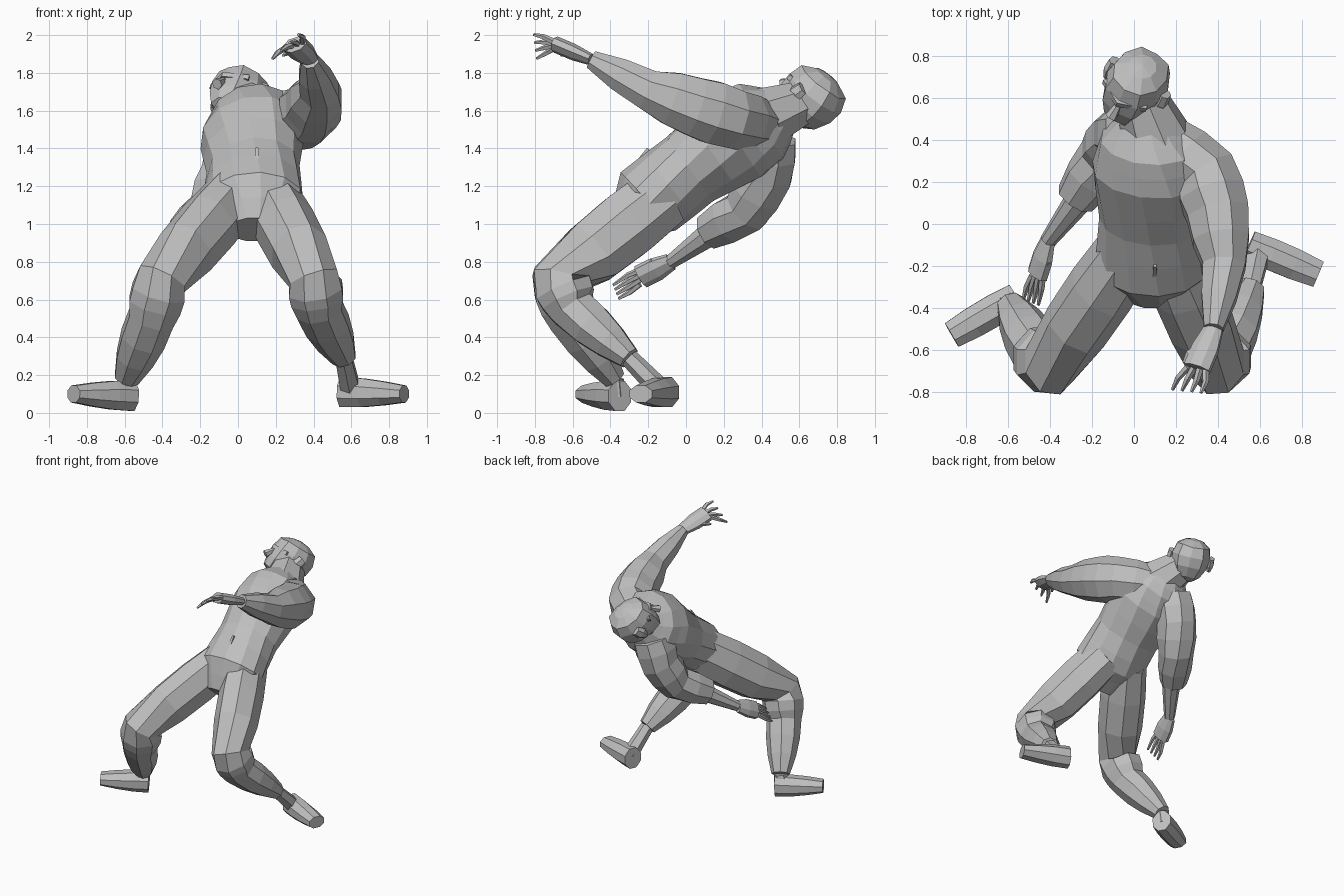
import bpy, bmesh, math
from mathutils import Vector

if "Cube" in bpy.data.objects:
    bpy.data.objects.remove(bpy.data.objects["Cube"], do_unlink=True)

# One plain clay colour for the whole figure
clay = bpy.data.materials.new("clay_grey")
clay.use_nodes = True
clay_colour = (.52, .52, .52, 1)
clay.diffuse_color = clay_colour
shader = clay.node_tree.nodes["Principled BSDF"]
shader.inputs["Base Color"].default_value = clay_colour

RIGHTWARD = Vector((1, 0, 0))
FORWARD = Vector((0, 1, 0))


def finish(name, bm):
    """Turn a bmesh into a flat shaded object."""
    bmesh.ops.recalc_face_normals(bm, faces=bm.faces)
    mesh = bpy.data.meshes.new(name)
    bm.to_mesh(mesh)
    bm.free()
    mesh.materials.append(clay)
    obj = bpy.data.objects.new(name, mesh)
    bpy.context.scene.collection.objects.link(obj)


def limb(name, joints, girths, side=RIGHTWARD, twist=None,
         depth=1, end_depth=None, steps=2, swell=0, sides=8):
    """Loft a faceted tube through joints, swelling like muscle between them."""
    joints = [Vector(joint) for joint in joints]
    centres, radii = [joints[0]], [girths[0]]
    for bone in range(len(joints) - 1):
        for step in range(steps):
            t = (step + 1) / steps
            centres.append(joints[bone].lerp(joints[bone + 1], t))
            straight = girths[bone] + (girths[bone + 1] - girths[bone]) * t
            radii.append(straight + swell * math.sin(math.pi * t))

    bm = bmesh.new()
    rings = []
    last = len(centres) - 1
    for i, (centre, radius) in enumerate(zip(centres, radii)):
        before = centre - centres[max(i - 1, 0)]
        after = centres[min(i + 1, last)] - centre
        tangent = (before.normalized() + after.normalized()).normalized()
        across = Vector(side).lerp(Vector(twist or side), i / last)
        across = (across - tangent * across.dot(tangent)).normalized()
        flatness = depth + ((end_depth or depth) - depth) * i / last
        deep = tangent.cross(across) * flatness
        ring = []
        for k in range(sides):
            angle = math.tau * (k + .5) / sides
            spoke = across * math.cos(angle) + deep * math.sin(angle)
            ring.append(bm.verts.new(centre + spoke * radius))
        rings.append(ring)

    for low, high in zip(rings, rings[1:]):
        for k in range(sides):
            n = (k + 1) % sides
            bm.faces.new((low[k], low[n], high[n], high[k]))
    bm.faces.new(rings[0])
    bm.faces.new(rings[-1])
    finish(name, bm)


def hand(prefix, wrist, knuckle, spread, curl, bend):
    """Flat palm, four bent fingers fanned from the knuckles, and a thumb."""
    wrist, knuckle = Vector(wrist), Vector(knuckle)
    spread, curl = Vector(spread).normalized(), Vector(curl).normalized()
    reach = (knuckle - wrist).normalized()
    limb(prefix + "_palm", (wrist, knuckle), (.05, .07), spread,
         depth=.6, swell=.01)
    slim = (.018, .015, .008)
    for i, label in enumerate(("first", "second", "third", "fourth")):
        offset = spread * (i - 1.5) * .03
        middle = knuckle + offset * 1.5 + reach * .06 + curl * bend * i
        tip = middle + reach * .06 + curl * (.01 + bend * i)
        limb(f"{prefix}_{label}_finger", (knuckle + offset, middle, tip),
             slim, spread, steps=1, sides=5)
    root = knuckle.lerp(wrist, .5) + spread * .03
    middle = root + spread * .04 + reach * .04
    tip = middle + reach * .05 + curl * .03
    limb(prefix + "_thumb", (root, middle, tip), slim, spread, steps=1, sides=5)


# Torso leaning backwards, with the shoulders twisted against the hips
shoulder_line = Vector((.7, -.4, .6)).normalized()
spine = [(-.33, .97), (-.2, 1.12), (.02, 1.29), (.26, 1.46), (.4, 1.54), (.5, 1.6)]
limb("torso", [(.08, y, z) for y, z in spine], (.13, .27, .25, .29, .25, .14),
     twist=shoulder_line, depth=.74, end_depth=.95, sides=12)

# Narrow flap lying on the belly
limb("jacket_flap", [(.04, -.34, 1.2), (.1, -.27, 1.3), (.1, -.2, 1.4)],
     (.02, .02, .01), steps=1, sides=4)

# Neck and head, turned towards the lowered arm
head_centre = Vector((.01, .66, 1.66))
limb("neck", [(.1, .42, 1.56), head_centre], (.17, .11), shoulder_line)

up = Vector((.2, .6, .8)).normalized()
face = Vector((-.5, -.6, .4))
face = (face - up * face.dot(up)).normalized()
ear_axis = up.cross(face)


def on_head(across, ahead, height):
    """Place a point given in head radii."""
    return (head_centre + ear_axis * across * .15
            + face * ahead * .17 + up * height * .165)


bm = bmesh.new()
bmesh.ops.create_uvsphere(bm, u_segments=10, v_segments=7, radius=1)
for v in bm.verts:
    # Square the skull off a little
    across, ahead, height = v.co / max(map(abs, v.co)) ** .3
    if height < 0:  # narrow jaw, hollow nape
        across *= 1 + height / 3
        if ahead < 0:
            ahead *= 1 + height / 3
        else:
            ahead -= height / 5
    v.co = on_head(across, ahead, height)
finish("head", bm)

limb("nose", [on_head(0, .9, .1), on_head(0, 1.2, -.3)], (.015, .03),
     ear_axis, sides=6)
limb("brow", [on_head(-.8, .6, .2), on_head(0, 1, .2), on_head(.8, .6, .2)],
     (.02, .02, .02), up, sides=4)
for label, sign in (("left", 1), ("right", -1)):
    limb(label + "_ear", [on_head(sign, .1, -.3), on_head(sign, -.1, .3)],
         (.015, .025), ear_axis, depth=1.5, swell=.01, sides=6)

# Legs spread wide with both knees pushed forwards, feet turned outwards
left_foot = [(.55, -.1, .11), (.88, -.24, .1)]
right_foot = [(-.56, -.35, .09), (-.87, -.53, .1)]
cuffs = (.56, -.3, .29), (-.59, -.38, .18)
shins = (.43, -.6, .55), (-.46, -.61, .5)
for label, sign, shin, cuff, foot in (
        ("left", 1, shins[0], cuffs[0], left_foot),
        ("right", -1, shins[1], cuffs[1], right_foot)):
    hip = (.07 + sign * .1, -.13, 1.14)
    knee = (sign * .4, -.67, .71)
    limb(label + "_leg", [hip, knee, shin, cuff], (.15, .14, .13, .07),
         depth=1.2, end_depth=.9, steps=3, swell=.02)
    instep = Vector(foot[0]).lerp(Vector(foot[1]), .15)
    limb(label + "_ankle", [cuff, instep], (.05, .06), sides=6)
    limb(label + "_foot", foot, (.075, .07), FORWARD,
         depth=1.15, end_depth=.7, steps=3, swell=.01)

# Left arm, thrown up and forwards
left_wrist = (.38, -.5, 1.87)
limb("left_arm", [(.15, .4, 1.52), (.34, .24, 1.56), (.4, .05, 1.62),
                  (.43, -.2, 1.71), left_wrist],
     (.13, .16, .16, .11, .05), depth=1.05, swell=.01)
hand("left", left_wrist, (.3, -.69, 1.95), (-1, .2, -.3), (-.1, -.1, -1), .015)

# Right arm, hanging behind the back and swinging forwards
right_wrist = (-.41, -.08, .8)
limb("right_arm", [(0, .44, 1.45), (-.06, .42, 1.25), (-.14, .32, 1.07),
                   (-.28, .12, .96)],
     (.15, .15, .13, .1), swell=.01)
limb("right_forearm", [(-.2, .2, 1), right_wrist], (.08, .04))
hand("right", right_wrist, (-.46, -.24, .72), (.5, .1, .8), (0, -.5, -.5), .01)
